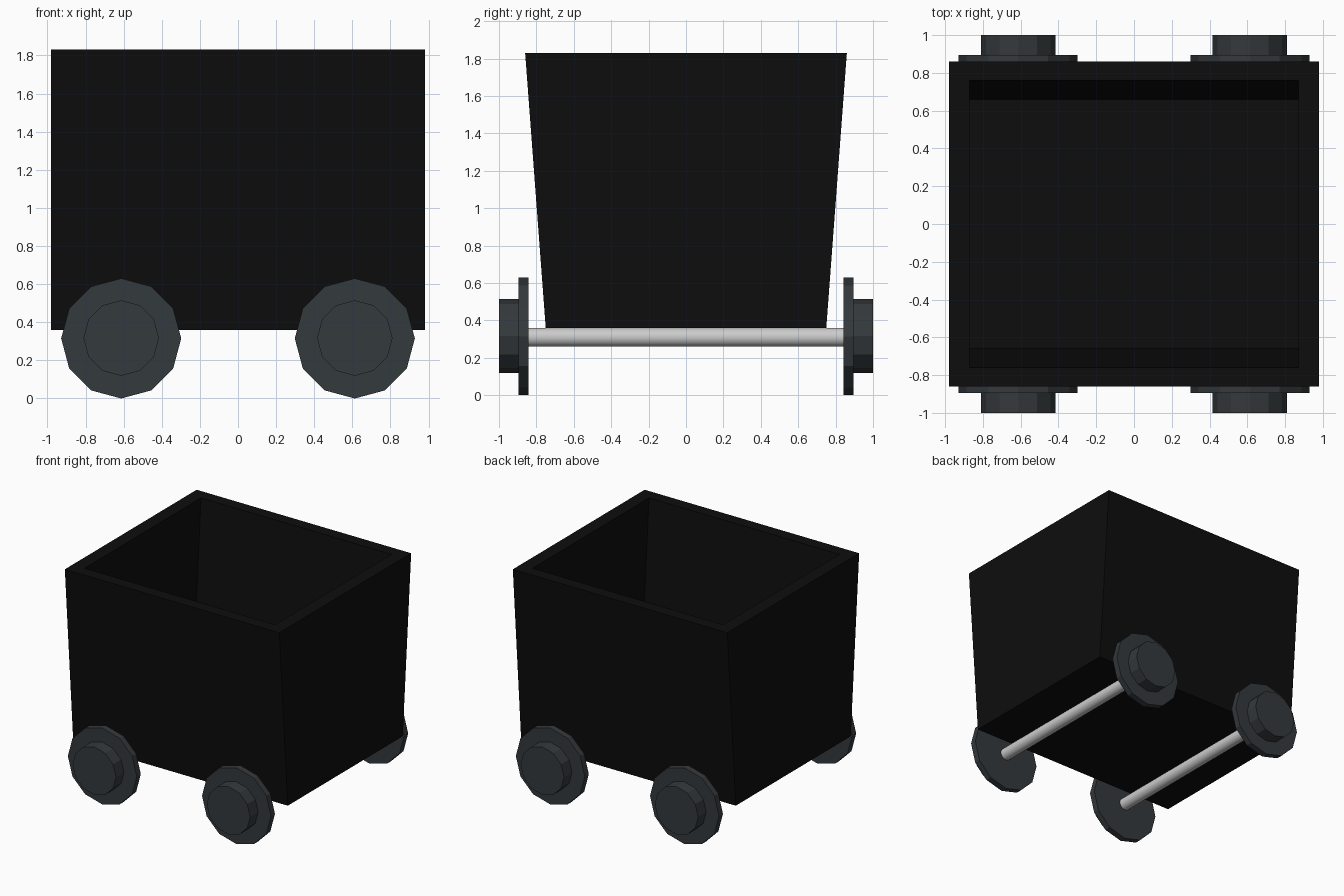
import bpy
import bmesh
import math

if "Cube" in bpy.data.objects:
    bpy.data.objects.remove(bpy.data.objects["Cube"])


def material(name, color):
    mat = bpy.data.materials.new(name)
    mat.diffuse_color = (*color, 1)
    mat.use_nodes = True
    mat.node_tree.nodes["Principled BSDF"].inputs["Base Color"].default_value = mat.diffuse_color
    return mat


BLACK = material("black_metal", (0.004, 0.004, 0.004))
IRON = material("dark_iron", (0.034, 0.041, 0.045))


def cylinder_y(name, x, z, y0, y1, radius, sides, mat=None):
    """Cylinder lying along y between y0 and y1."""
    bpy.ops.mesh.primitive_cylinder_add(
        vertices=sides, radius=radius, depth=abs(y1 - y0),
        location=(x, (y0 + y1) / 2, z), rotation=(math.pi / 2, 0, 0))
    obj = bpy.context.object
    obj.name = name
    if mat:
        obj.data.materials.append(mat)
    return obj


# Open tub: box whose long sides flare outward, hollowed from the top
bm = bmesh.new()


def ring(hx, hy, z):
    return [bm.verts.new((sx * hx, sy * hy, z))
            for sx, sy in ((-1, -1), (1, -1), (1, 1), (-1, 1))]


rings = [ring(0.98, 0.75, 0.36), ring(0.98, 0.86, 1.83),
         ring(0.87, 0.76, 1.83), ring(0.87, 0.66, 0.46)]
bm.faces.new(rings[0])
bm.faces.new(rings[-1])
for low, high in zip(rings, rings[1:]):
    for i in range(4):
        j = (i + 1) % 4
        bm.faces.new((low[i], low[j], high[j], high[i]))
bmesh.ops.recalc_face_normals(bm, faces=bm.faces)
mesh = bpy.data.meshes.new("cart_tub")
bm.to_mesh(mesh)
bm.free()
mesh.materials.append(BLACK)
bpy.context.collection.objects.link(bpy.data.objects.new("cart_tub", mesh))

# Axles with a flanged wheel and hub at each end
for end, x in (("left", -0.613), ("right", 0.613)):
    cylinder_y(f"{end}_axle", x, 0.31, -0.85, 0.85, 0.05, 32)
    bpy.ops.object.shade_smooth_by_angle()
    for side, s in (("front", -1), ("back", 1)):
        cylinder_y(f"{side}_{end}_wheel_flange", x, 0.315,
                   s * 0.843, s * 0.895, 0.315, 12, IRON)
        cylinder_y(f"{side}_{end}_wheel_hub", x, 0.317,
                   s * 0.89, s * 1.0, 0.198, 12, IRON)
